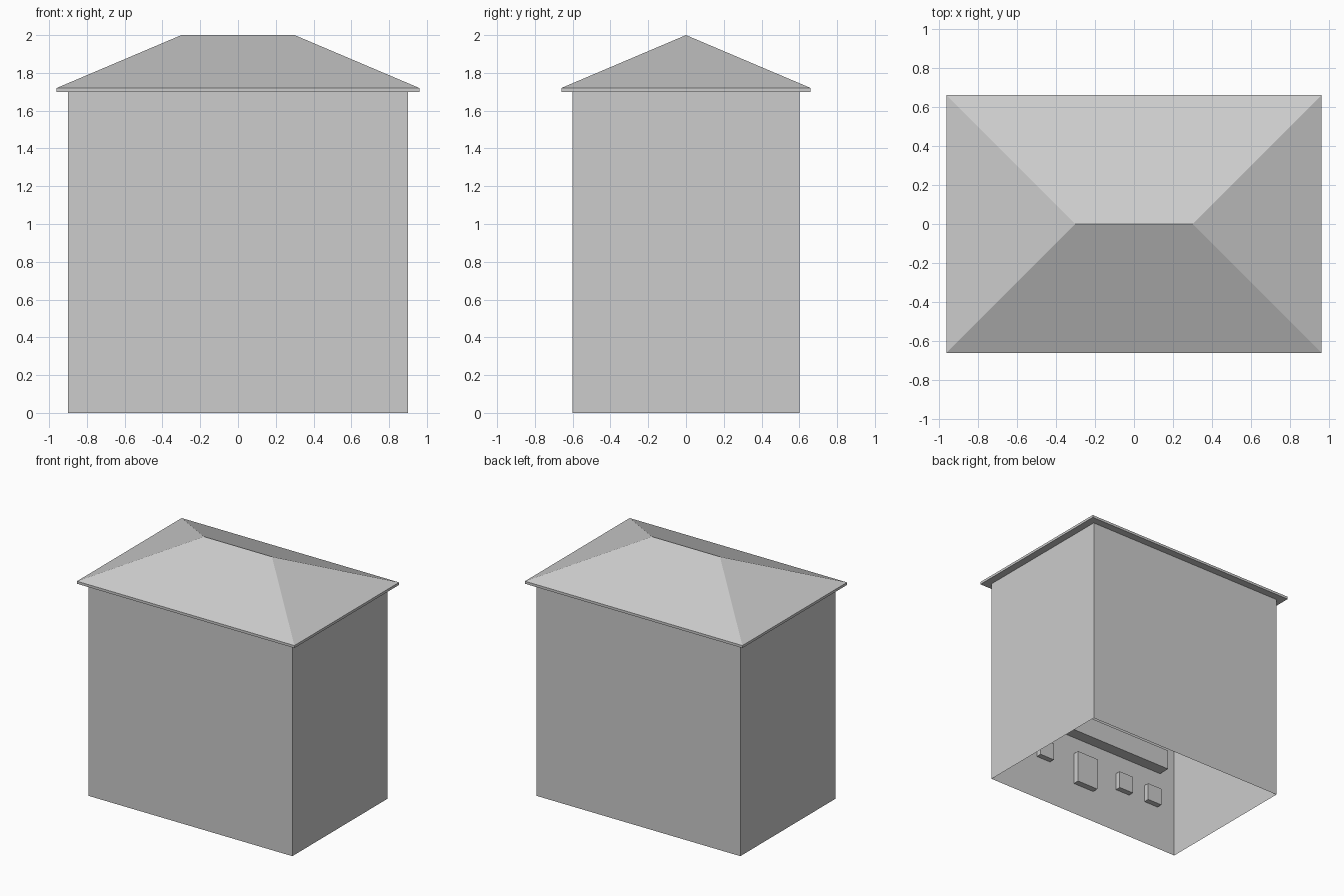
import bpy, bmesh

if "Cube" in bpy.data.objects:
    bpy.data.objects.remove(bpy.data.objects["Cube"])

grey = bpy.data.materials.new("light_grey")
grey.diffuse_color = (0.604, 0.604, 0.604, 1)
grey.use_nodes = True
grey.node_tree.nodes["Principled BSDF"].inputs["Base Color"].default_value = grey.diffuse_color


def finish(name, bm):
    mesh = bpy.data.meshes.new(name)
    bm.to_mesh(mesh)
    bm.free()
    mesh.materials.append(grey)
    obj = bpy.data.objects.new(name, mesh)
    bpy.context.collection.objects.link(obj)
    return obj


def box(x0, x1, y0, y1, z0, z1):
    bm = bmesh.new()
    bmesh.ops.create_cube(bm, size=1)
    for v in bm.verts:
        v.co = ((x0 + x1) / 2 + v.co.x * (x1 - x0),
                (y0 + y1) / 2 + v.co.y * (y1 - y0),
                (z0 + z1) / 2 + v.co.z * (z1 - z0))
    return bm


# Walls: a thin shell, open at the bottom and under the roof
W, D, H = 0.9, 0.6, 1.7
bm = box(-W, W, -D, D, 0, H)
bm.normal_update()
bmesh.ops.delete(bm, geom=[f for f in bm.faces if abs(f.normal.z) > 0.5],
                 context='FACES_ONLY')
finish("walls", bm)

# Hip roof: eaves slab whose top face is extruded and drawn in to a ridge
bm = box(-0.96, 0.96, -0.66, 0.66, H, 1.72)
bm.normal_update()
top = max(bm.faces, key=lambda f: f.calc_center_median().z)
ext = bmesh.ops.extrude_face_region(bm, geom=[top])
bmesh.ops.delete(bm, geom=[top], context='FACES_ONLY')
for v in [g for g in ext["geom"] if isinstance(g, bmesh.types.BMVert)]:
    v.co = (0.3 if v.co.x > 0 else -0.3, 0, 2.0)
bmesh.ops.remove_doubles(bm, verts=bm.verts, dist=0.001)
bmesh.ops.recalc_face_normals(bm, faces=bm.faces)
finish("hip_roof", bm)

# Blocks on the inner side of the front wall, seen through the open base
IN = -D + 0.001
finish("inner_door_block", box(-0.1, 0.09, IN, -D + 0.05, 0.26, 0.52))
for i, x in enumerate((-0.67, -0.39, 0.39, 0.67)):
    finish(f"inner_window_block_{i + 1}",
           box(x - 0.065, x + 0.065, IN, -D + 0.045, 0.36, 0.50))
finish("inner_ledge", box(-0.76, 0.76, IN, -D + 0.095, 0.66, 0.82))
